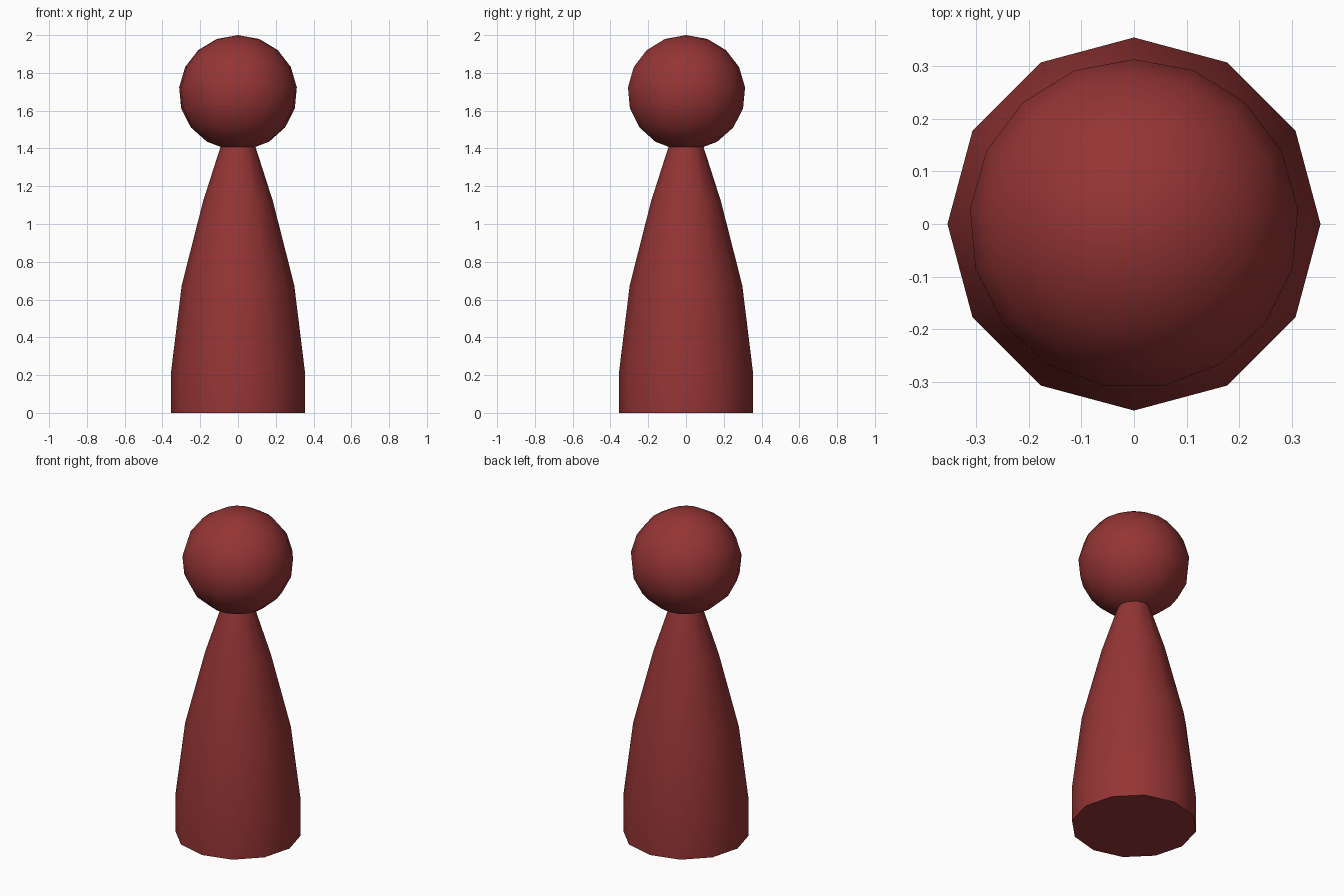
import bpy
import bmesh
from math import sin, cos, pi, radians

if "Cube" in bpy.data.objects:
    bpy.data.objects.remove(bpy.data.objects["Cube"])

red = bpy.data.materials.new("dark_red")
red.diffuse_color = (0.30, 0.035, 0.035, 1)
red.use_nodes = True
red.node_tree.nodes["Principled BSDF"].inputs["Base Color"].default_value = red.diffuse_color


def lathe(name, profile, sides, start):
    """Turn (radius, z) points round the z axis; a zero radius makes a pole."""
    bm = bmesh.new()
    rings = []
    for r, z in profile:
        if r == 0:
            rings.append([bm.verts.new((0, 0, z))] * sides)
        else:
            angles = [start + 2 * pi * i / sides for i in range(sides)]
            rings.append([bm.verts.new((r * cos(a), r * sin(a), z)) for a in angles])
    for low, high in zip(rings, rings[1:]):
        for i in range(sides):
            j = (i + 1) % sides
            corners = dict.fromkeys((low[i], low[j], high[j], high[i]))
            bm.faces.new(list(corners))
    # flat caps on open ends
    for ring in (rings[0], rings[-1]):
        if ring[0] is not ring[1]:
            bm.faces.new(ring)
    bmesh.ops.recalc_face_normals(bm, faces=bm.faces)
    mesh = bpy.data.meshes.new(name)
    bm.to_mesh(mesh)
    bm.free()
    mesh.materials.append(red)
    obj = bpy.data.objects.new(name, mesh)
    bpy.context.collection.objects.link(obj)
    bpy.ops.object.select_all(action='DESELECT')
    obj.select_set(True)
    bpy.context.view_layer.objects.active = obj
    bpy.ops.object.shade_smooth_by_angle(angle=radians(40))
    return obj


# Tapered twelve-sided body
lathe("body", [(0.354, 0), (0.354, 0.22), (0.298, 0.675),
               (0.185, 1.12), (0.092, 1.41)], 12, 0)

# Round head: seventeen sides, rings at the same angular step, flat underside
SIDES = 17
STEP = 2 * pi / SIDES
head = [(0.314 * sin(k * STEP), 1.695 + 0.305 * cos(k * STEP)) for k in range(8, -1, -1)]
lathe("head", head, SIDES, pi / 2)
